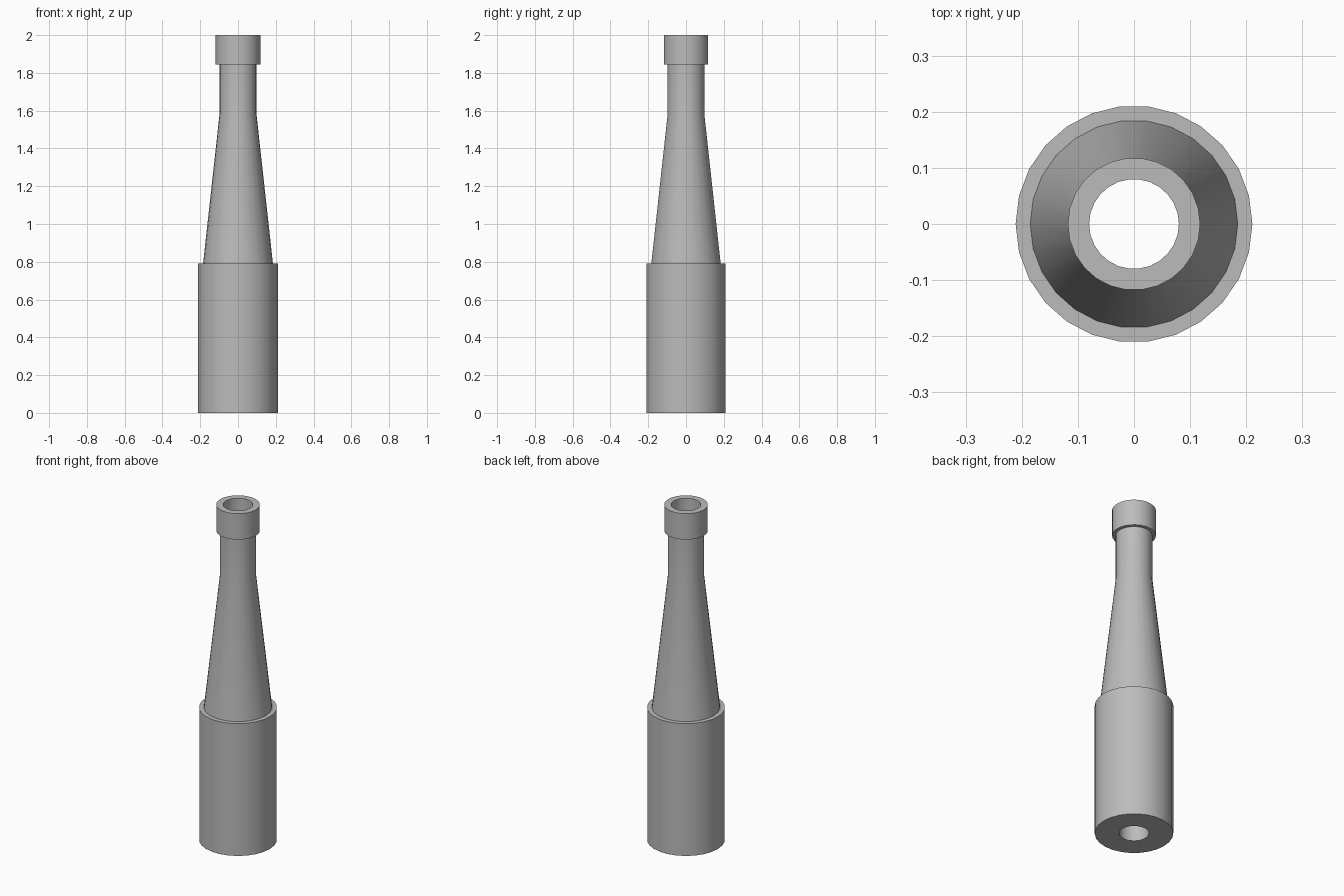
import bpy
import math

if "Cube" in bpy.data.objects:
    bpy.data.objects.remove(bpy.data.objects["Cube"])

SIDES = 26
BORE = 0.08

grey = bpy.data.materials.new("plain_grey")
grey.diffuse_color = (0.5, 0.5, 0.5, 1)
grey.use_nodes = True
grey.node_tree.nodes["Principled BSDF"].inputs["Base Color"].default_value = grey.diffuse_color


def lathe(name, profile):
    """Spin an open (radius, height) profile round z."""
    verts, faces = [], []
    for r, z in profile:
        for i in range(SIDES):
            a = 2 * math.pi * i / SIDES
            verts.append((r * math.cos(a), r * math.sin(a), z))
    for k in range(len(profile) - 1):
        for i in range(SIDES):
            j = (i + 1) % SIDES
            faces.append((k * SIDES + i, k * SIDES + j,
                          (k + 1) * SIDES + j, (k + 1) * SIDES + i))
    mesh = bpy.data.meshes.new(name)
    mesh.from_pydata(verts, [], faces)
    mesh.materials.append(grey)
    obj = bpy.data.objects.new(name, mesh)
    bpy.context.collection.objects.link(obj)
    bpy.ops.object.select_all(action='DESELECT')
    obj.select_set(True)
    bpy.context.view_layer.objects.active = obj
    bpy.ops.object.shade_smooth_by_angle(angle=math.radians(30))
    return obj


# Wide cylindrical base with its underside and top ledge
lathe("base", [(BORE, 0), (0.211, 0), (0.211, 0.79), (0.185, 0.79)])
# Tapered shoulder running into the straight neck
lathe("neck", [(0.185, 0.79), (0.098, 1.58), (0.098, 1.845)])
# Collar at the mouth
lathe("collar", [(0.098, 1.845), (0.118, 1.845), (0.118, 2), (BORE, 2)])
# Straight hole through the whole length, facing inward
lathe("bore", [(BORE, 2), (BORE, 0)])
